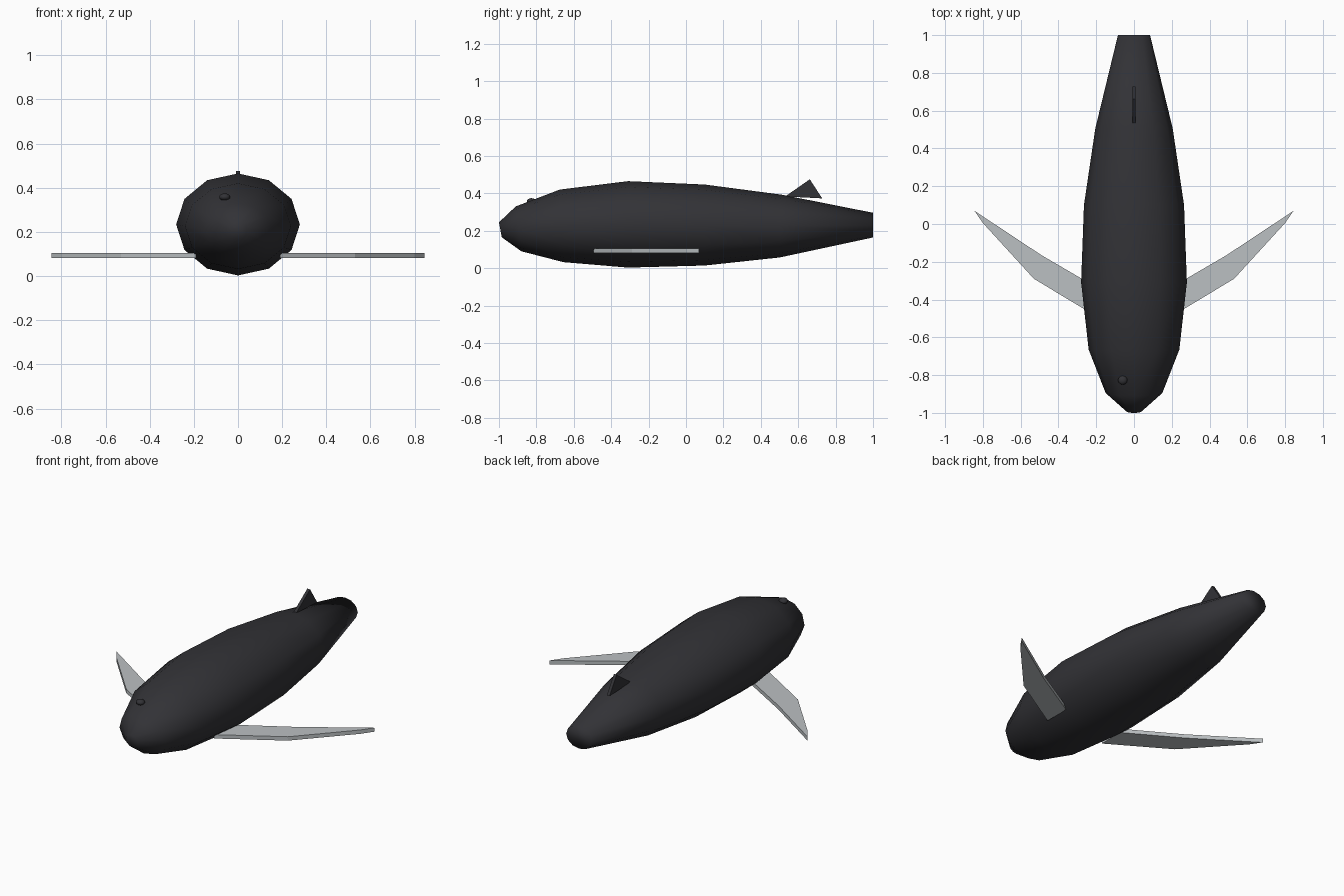
import bpy, bmesh, math
from mathutils import Vector

if "Cube" in bpy.data.objects:
    bpy.data.objects.remove(bpy.data.objects["Cube"])


def material(name, rgb):
    m = bpy.data.materials.new(name)
    m.diffuse_color = (*rgb, 1)
    m.use_nodes = True
    m.node_tree.nodes["Principled BSDF"].inputs["Base Color"].default_value = m.diffuse_color
    return m


SKIN = material("charcoal skin", (0.032, 0.032, 0.037))
PALE = material("pale grey", (0.50, 0.53, 0.545))


def finish(name, bm, mat, smooth=False):
    bmesh.ops.recalc_face_normals(bm, faces=bm.faces[:])
    me = bpy.data.meshes.new(name)
    bm.to_mesh(me)
    bm.free()
    me.materials.append(mat)
    for p in me.polygons:
        p.use_smooth = smooth
    ob = bpy.data.objects.new(name, me)
    bpy.context.collection.objects.link(ob)
    return ob


def slab(name, outline, offset, mat):
    """Flat plate: outline extruded along the offset vector."""
    bm = bmesh.new()
    face = bm.faces.new([bm.verts.new(p) for p in outline])
    new = bmesh.ops.extrude_face_region(bm, geom=[face])["geom"]
    bmesh.ops.translate(bm, vec=Vector(offset),
                        verts=[v for v in new if isinstance(v, bmesh.types.BMVert)])
    return finish(name, bm, mat)


# Body: twelve-sided rings lofted from nose to tail
# each ring: y at top, z at top, y at bottom, z at bottom, half width
RINGS = [
    (-1.00, 0.245, -0.985, 0.165, 0.04),
    (-0.91, 0.33, -0.88, 0.09, 0.15),
    (-0.675, 0.42, -0.655, 0.032, 0.24),
    (-0.31, 0.465, -0.31, 0.003, 0.28),
    (0.10, 0.447, 0.10, 0.014, 0.265),
    (0.51, 0.393, 0.50, 0.057, 0.205),
    (1.00, 0.296, 1.00, 0.164, 0.085),
]
SIDES = 12
bm = bmesh.new()
loops = []
for yt, zt, yb, zb, w in RINGS:
    ring = []
    for i in range(SIDES):
        a = 2 * math.pi * i / SIDES
        t = (1 + math.cos(a)) / 2
        ring.append(bm.verts.new((w * math.sin(a), yb + (yt - yb) * t, zb + (zt - zb) * t)))
    loops.append(ring)
for a, b in zip(loops, loops[1:]):
    for i in range(SIDES):
        j = (i + 1) % SIDES
        bm.faces.new((a[i], a[j], b[j], b[i]))
bm.faces.new(loops[0])
bm.faces.new(loops[-1])
finish("body", bm, SKIN, True)

# Swept side flippers, mirrored
FLIPPER = [(0.19, -0.495), (0.53, -0.29), (0.80, 0.005), (0.845, 0.07),
           (0.49, -0.165), (0.19, -0.34)]
for side, label in ((1, "right"), (-1, "left")):
    slab(label + "_flipper", [(side * x, y, 0.082) for x, y in FLIPPER], (0, 0, 0.023), PALE)

# Small triangular back fin
slab("back_fin", [(-0.009, 0.53, 0.383), (-0.009, 0.662, 0.475), (-0.009, 0.728, 0.373)],
     (0.018, 0, 0), SKIN)

# Blowhole bump, off-centre on the head
bm = bmesh.new()
bmesh.ops.create_uvsphere(bm, u_segments=12, v_segments=8, radius=0.025)
bmesh.ops.scale(bm, vec=(1, 0.95, 0.65), verts=bm.verts[:])
bmesh.ops.translate(bm, vec=(-0.06, -0.827, 0.358), verts=bm.verts[:])
finish("blowhole", bm, SKIN, True)
